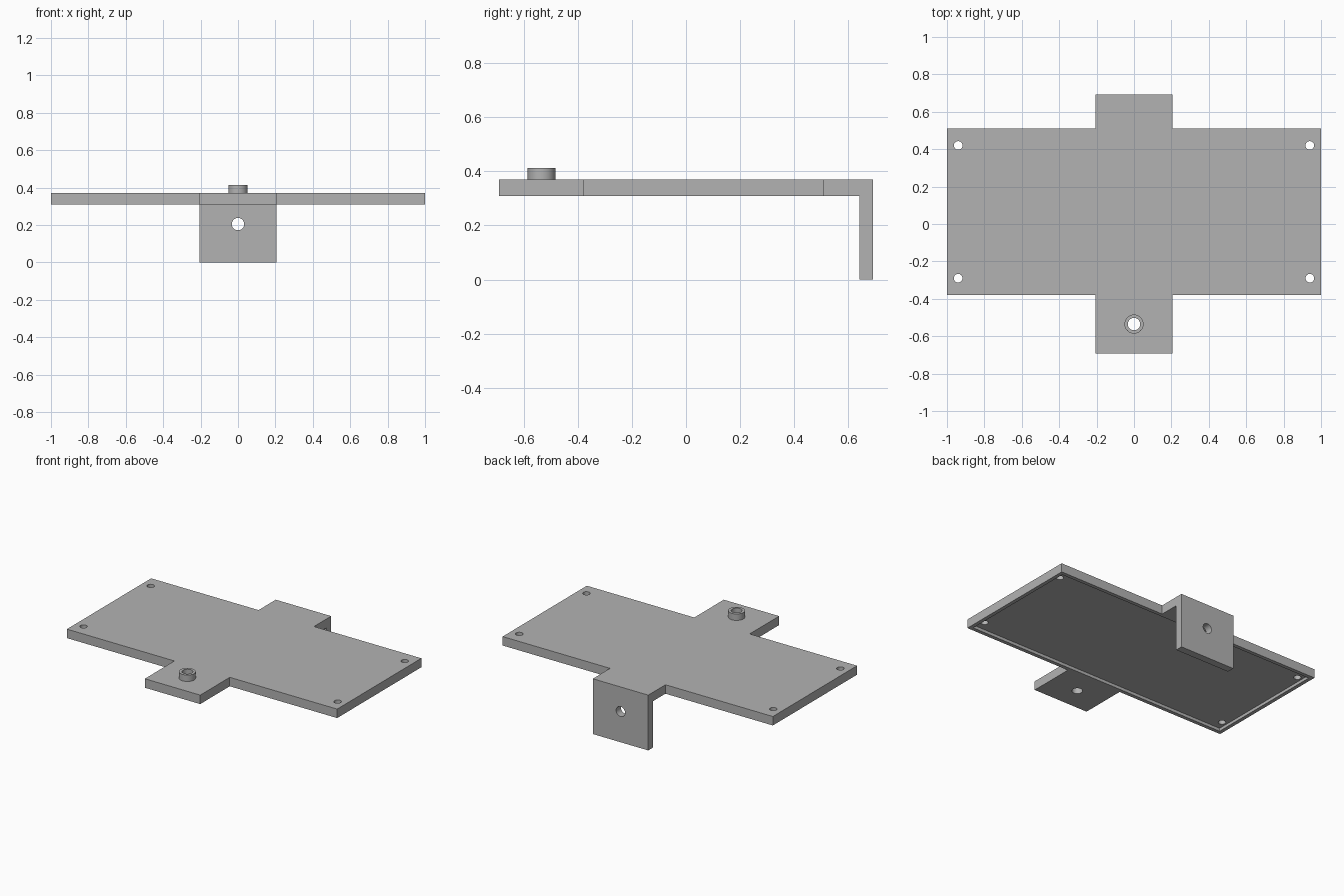
import bpy, bmesh, math

cube = bpy.data.objects.get("Cube")
if cube:
    bpy.data.objects.remove(cube, do_unlink=True)

# Material
grey = bpy.data.materials.new("plain grey")
grey.use_nodes = True
COLOUR = (0.45, 0.45, 0.45, 1)
grey.diffuse_color = COLOUR
next(n for n in grey.node_tree.nodes
     if n.type == 'BSDF_PRINCIPLED').inputs["Base Color"].default_value = COLOUR

# Main dimensions
HALF_W, TAB_W = 1.0, 0.205
FRONT, BACK, END = -0.38, 0.51, 0.692
BOTTOM, TOP = 0.31, 0.37
RIM, RECESS = 0.025, 0.02
FLANGE_T = 0.05
BOSS_Y, BOSS_R, BOSS_TOP = -0.535, 0.051, 0.413


def prism(name, outline, z0, z1):
    """Extrude a flat outline from z0 up to z1."""
    bm = bmesh.new()
    face = bm.faces.new([bm.verts.new((x, y, z0)) for x, y in outline])
    top = bmesh.ops.extrude_face_region(bm, geom=[face])
    verts = [v for v in top["geom"] if isinstance(v, bmesh.types.BMVert)]
    bmesh.ops.translate(bm, verts=verts, vec=(0, 0, z1 - z0))
    bmesh.ops.recalc_face_normals(bm, faces=bm.faces)
    mesh = bpy.data.meshes.new(name)
    bm.to_mesh(mesh)
    bm.free()
    mesh.materials.append(grey)
    obj = bpy.data.objects.new(name, mesh)
    bpy.context.collection.objects.link(obj)
    return obj


def box(name, x0, x1, y0, y1, z0, z1):
    return prism(name, [(x0, y0), (x1, y0), (x1, y1), (x0, y1)], z0, z1)


def cylinder(name, radius, depth, location, rotation=(0, 0, 0)):
    bpy.ops.mesh.primitive_cylinder_add(vertices=40, radius=radius, depth=depth,
                                        location=location, rotation=rotation)
    obj = bpy.context.object
    obj.name = name
    obj.data.materials.append(grey)
    return obj


def cut(obj, cutters):
    """Subtract each cutter from the part and bake the result."""
    for cutter in cutters:
        mod = obj.modifiers.new("cut", 'BOOLEAN')
        mod.operation = 'DIFFERENCE'
        mod.solver = 'EXACT'
        mod.object = cutter
    bpy.context.view_layer.update()
    graph = bpy.context.evaluated_depsgraph_get()
    mesh = bpy.data.meshes.new_from_object(obj.evaluated_get(graph))
    obj.modifiers.clear()
    obj.data = mesh


# Cross-shaped plate: right half outline, mirrored for the left
half = [(TAB_W, -END), (TAB_W, FRONT), (HALF_W, FRONT),
        (HALF_W, BACK), (TAB_W, BACK), (TAB_W, END)]
plate = prism("plate", half + [(-x, y) for x, y in reversed(half)], BOTTOM, TOP)

# Hanging flange under the back tab
flange = box("back_flange", -TAB_W, TAB_W, END - FLANGE_T, END, 0, BOTTOM)

# Raised boss on the front tab
boss = cylinder("boss", BOSS_R, BOSS_TOP - TOP, (0, BOSS_Y, (TOP + BOSS_TOP) / 2))

# Cutters: underside recess, corner holes, boss bore and flange hole
recess = box("recess_cutter", RIM - HALF_W, HALF_W - RIM,
             FRONT + RIM, BACK - RIM, BOTTOM - 0.1, BOTTOM + RECESS)
corners = [cylinder("corner_hole_cutter", 0.023, 0.5, (x, y, TOP))
           for x in (-0.94, 0.94) for y in (-0.29, 0.42)]
bore = cylinder("bore_cutter", 0.033, 0.5, (0, BOSS_Y, TOP))
flange_hole = cylinder("flange_hole_cutter", 0.033, 0.3, (0, END, 0.205),
                       (math.pi / 2, 0, 0))

cut(plate, [recess, bore] + corners)
cut(boss, [bore])
cut(flange, [flange_hole])
for helper in [recess, bore, flange_hole] + corners:
    bpy.data.objects.remove(helper, do_unlink=True)

# Smooth the round walls, keep edges sharp
bpy.ops.object.select_all(action='DESELECT')
for part in (plate, flange, boss):
    part.select_set(True)
bpy.context.view_layer.objects.active = plate
bpy.ops.object.shade_smooth_by_angle(angle=math.radians(30))
